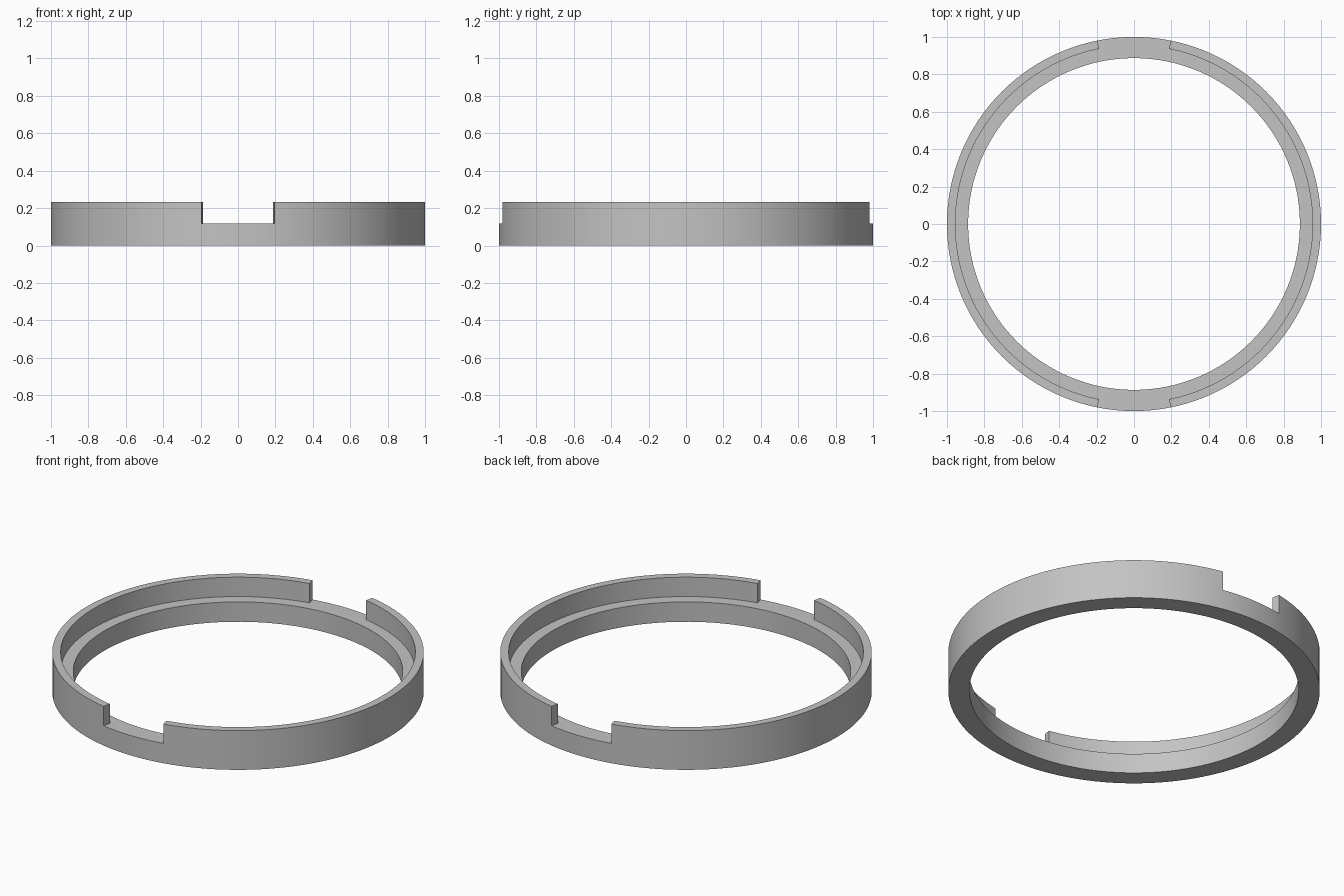
import bpy, bmesh
from math import radians, sin, cos, pi

cube = bpy.data.objects.get("Cube")
if cube:
    bpy.data.objects.remove(cube, do_unlink=True)

R_IN, R_LEDGE, R_OUT = 0.887, 0.955, 1.0
Z_LEDGE, Z_TOP = 0.118, 0.233
HALF_GAP = radians(11.3)
GAP_STEPS, WALL_STEPS = 8, 56

# Grey plastic
mat = bpy.data.materials.new("grey")
mat.use_nodes = True
colour = (0.55, 0.55, 0.55, 1)
mat.diffuse_color = colour
mat.node_tree.nodes["Principled BSDF"].inputs["Base Color"].default_value = colour

# Angles round the ring: a notch at front and back, a wall on each side
steps = []
for centre in (-pi / 2, pi / 2):
    start = centre - HALF_GAP
    steps += [(start + 2 * HALF_GAP * i / GAP_STEPS, False) for i in range(GAP_STEPS)]
    start = centre + HALF_GAP
    steps += [(start + (pi - 2 * HALF_GAP) * i / WALL_STEPS, True) for i in range(WALL_STEPS)]

# Base ring swept from its cross-section
bm = bmesh.new()
profile = [(R_IN, 0), (R_OUT, 0), (R_OUT, Z_LEDGE), (R_LEDGE, Z_LEDGE), (R_IN, Z_LEDGE)]
loops = [[bm.verts.new((r * cos(a), r * sin(a), z)) for r, z in profile] for a, _ in steps]
wall_faces = []
for i, (_, walled) in enumerate(steps):
    here, there = loops[i], loops[(i + 1) % len(loops)]
    for j in range(len(profile)):
        k = (j + 1) % len(profile)
        face = bm.faces.new((here[j], there[j], there[k], here[k]))
        if walled and j == 2:
            wall_faces.append(face)
bmesh.ops.recalc_face_normals(bm, faces=bm.faces)

# Raised outer walls, leaving the notches open
raised = bmesh.ops.extrude_face_region(bm, geom=wall_faces)["geom"]
for v in raised:
    if isinstance(v, bmesh.types.BMVert):
        v.co.z = Z_TOP
bmesh.ops.delete(bm, geom=[f for f in wall_faces if f.is_valid], context='FACES_ONLY')
bmesh.ops.recalc_face_normals(bm, faces=bm.faces)

mesh = bpy.data.meshes.new("notched_ring")
bm.to_mesh(mesh)
bm.free()
mesh.materials.append(mat)
ring = bpy.data.objects.new("notched_ring", mesh)
bpy.context.collection.objects.link(ring)

bpy.ops.object.select_all(action='DESELECT')
ring.select_set(True)
bpy.context.view_layer.objects.active = ring
bpy.ops.object.shade_smooth_by_angle(angle=radians(30))
